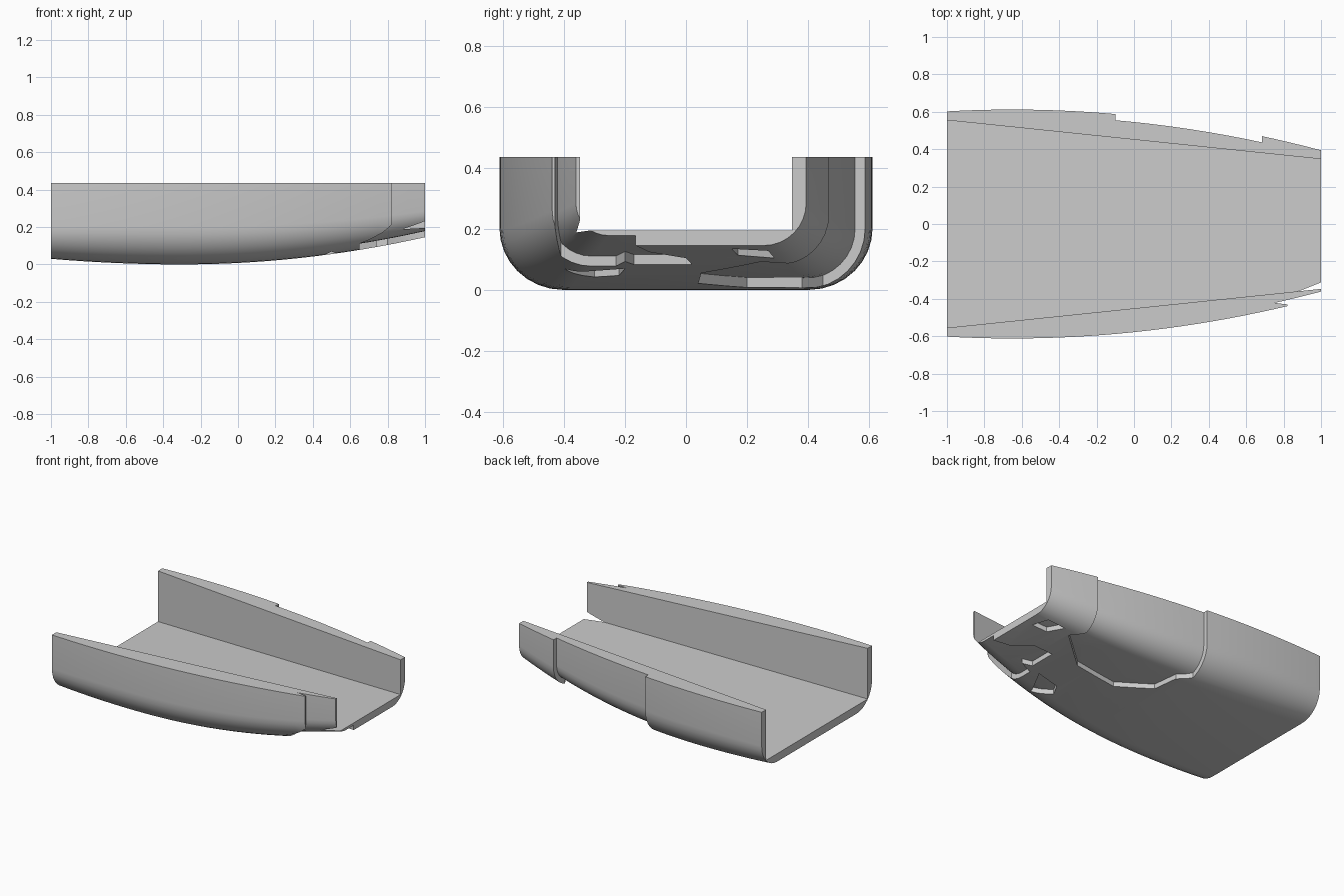
import bpy, bmesh, math

cube = bpy.data.objects.get("Cube")
if cube:
    bpy.data.objects.remove(cube, do_unlink=True)

TOP = 0.435
SKIN = 0.033

grey = bpy.data.materials.new("plain grey")
grey.use_nodes = True
COLOUR = (0.6, 0.6, 0.6, 1)
grey.diffuse_color = COLOUR
grey.node_tree.nodes["Principled BSDF"].inputs["Base Color"].default_value = COLOUR


def half_width(x):
    return 0.612 - 0.08 * (x + 0.65) ** 2


def keel(x):
    return (0.086 if x > -0.3 else 0.061) * (x + 0.3) ** 2


def bilge_radius(x):
    return 0.2 - (0.031 if x > -0.4 else 0.083) * (x + 0.4) ** 2


def outer_section(x, inset, top):
    """Half-round-cornered U, from the +y rim to the -y rim."""
    w, z, r = half_width(x) - inset, keel(x) + inset, bilge_radius(x) - inset
    steps = 8
    half = [(w, top)]
    for i in range(steps + 1):
        a = math.pi / 2 * i / steps
        half.append((w - r + r * math.cos(a), z + r - r * math.sin(a)))
    return half + [(-y, h) for y, h in reversed(half)]


def hull_section(x):
    t = (x + 1) / 2
    y, floor = 0.555 - 0.208 * t, 0.085 + 0.11 * t
    trough = [(-y, TOP), (-y, floor), (y, floor), (y, TOP)]
    return outer_section(x, 0, TOP) + trough


def core_section(x):
    return outer_section(x, SKIN, TOP + 0.4)


def finish(name, bm):
    bmesh.ops.recalc_face_normals(bm, faces=bm.faces)
    mesh = bpy.data.meshes.new(name)
    bm.to_mesh(mesh)
    bm.free()
    mesh.materials.append(grey)
    obj = bpy.data.objects.new(name, mesh)
    bpy.context.collection.objects.link(obj)
    return obj


def loft(name, section, x0, x1, count=25):
    bm = bmesh.new()
    rings = []
    for i in range(count):
        x = x0 + (x1 - x0) * i / (count - 1)
        rings.append([bm.verts.new((x, y, z)) for y, z in section(x)])
    n = len(rings[0])
    for a, b in zip(rings, rings[1:]):
        for j in range(n):
            k = (j + 1) % n
            bm.faces.new((a[j], a[k], b[k], b[j]))
    bm.faces.new(rings[0])
    bm.faces.new(rings[-1])
    return finish(name, bm)


def prism(name, outline):
    bm = bmesh.new()
    face = bm.faces.new([bm.verts.new((x, y, -0.2)) for x, y in outline])
    up = bmesh.ops.extrude_face_region(bm, geom=[face])["geom"]
    verts = [v for v in up if isinstance(v, bmesh.types.BMVert)]
    bmesh.ops.translate(bm, verts=verts, vec=(0, 0, TOP + 0.4))
    return finish(name, bm)


def subtract(target, cutter):
    mod = target.modifiers.new("cut", "BOOLEAN")
    mod.operation = "DIFFERENCE"
    mod.solver = "EXACT"
    mod.object = cutter
    bpy.context.view_layer.objects.active = target
    bpy.ops.object.modifier_apply(modifier=mod.name)


# Open trough with a curved outer skin
hull = loft("hull", hull_section, -1, 1)
core = loft("core_cutter", core_section, -1.2, 1.2)

# Areas where the outer skin is broken away, as plan outlines
breaks = {
    "back_break": [(-0.1, 0.9), (-0.1, 0.45), (-0.02, 0.38), (0, 0.2), (0.2, 0.04),
                   (0.5, 0.05), (0.74, 0.25), (0.68, 0.35), (0.7, 0.9)],
    "front_break": [(0.82, -0.9), (0.82, -0.43), (0.65, -0.41), (0.65, -0.23), (0.74, -0.2),
                    (0.68, -0.17), (0.68, 0.02), (0.8, 0), (0.9, -0.12), (1.1, -0.21), (1.1, -0.9)],
    "keel_break": [(0.5, -0.4), (0.4, -0.3), (0.44, -0.22), (0.6, -0.2), (0.54, -0.32)],
    "tip_break": [(0.85, 0.17), (0.8, 0.29), (0.92, 0.27), (0.95, 0.15)],
}
for name, outline in breaks.items():
    cutter = prism(name, outline)
    subtract(cutter, core)
    subtract(hull, cutter)
    bpy.data.objects.remove(cutter, do_unlink=True)
bpy.data.objects.remove(core, do_unlink=True)

# Smooth skin with crisp broken edges
bpy.ops.object.select_all(action="DESELECT")
hull.select_set(True)
bpy.context.view_layer.objects.active = hull
bpy.ops.object.shade_smooth_by_angle(angle=math.radians(30))
